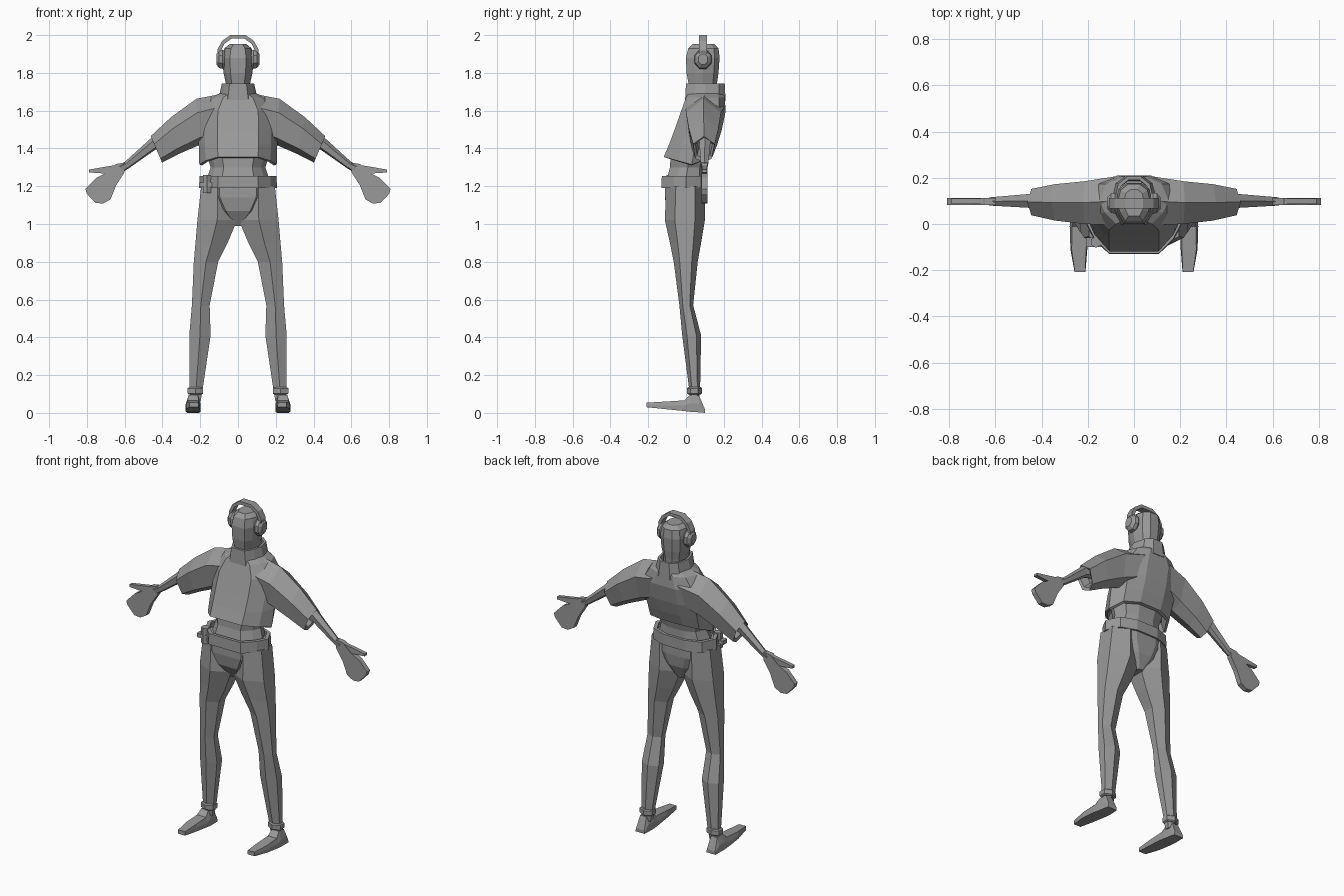
import bpy, bmesh, math
from mathutils import Vector

gray = bpy.data.materials.new("plain gray")
gray.diffuse_color = (0.32, 0.32, 0.32, 1)


def finish(name, bm):
    bmesh.ops.recalc_face_normals(bm, faces=bm.faces)
    me = bpy.data.meshes.new(name)
    bm.to_mesh(me)
    bm.free()
    me.materials.append(gray)
    ob = bpy.data.objects.new(name, me)
    bpy.context.collection.objects.link(ob)
    return ob


def loft(name, rings, closed=False):
    """Skin a row of equal-sized point rings and cap both ends."""
    bm = bmesh.new()
    vs = [[bm.verts.new(p) for p in r] for r in rings]
    n = len(vs[0])
    pairs = list(zip(vs, vs[1:])) + ([(vs[-1], vs[0])] if closed else [])
    for a, b in pairs:
        for i in range(n):
            bm.faces.new((a[i], a[(i + 1) % n], b[(i + 1) % n], b[i]))
    if not closed:
        bm.faces.new(vs[0])
        bm.faces.new(vs[-1])
    return finish(name, bm)


def flip(rings, s):
    return [[(s * x, y, z) for x, y, z in r] for r in rings]


BODY = [(-.52, -1), (.52, -1), (.84, -.5), (1, 0), (.8, .7), (.35, 1),
        (-.35, 1), (-.8, .7), (-1, 0), (-.84, -.5)]


def body(w, front, mid, back, z, lift=0, cx=0):
    """Horizontal body section; lift raises its front and back."""
    return [(cx + u * w, mid + (v * (back - mid) if v > 0 else -v * (front - mid)),
             z + lift * abs(v)) for u, v in BODY]


def limb(x0, x1, y0, y1, z, n=6):
    """Horizontal n-sided section filling the given bounds."""
    pts = []
    for i in range(n):
        a = 2 * math.pi * (i + .5) / n
        pts.append(((x0 + x1) / 2 + math.cos(a) * (x1 - x0) / 2 / math.cos(math.pi / n),
                    (y0 + y1) / 2 + math.sin(a) * (y1 - y0) / 2, z))
    return pts


# shirt with a hollow hem
loft("shirt", [body(.17, -.08, .03, .10, 1.36, .04), body(.19, -.105, .03, .125, 1.31, .04),
               body(.205, -.118, .03, .14, 1.315, .04), body(.208, -.09, .05, .165, 1.42),
               body(.21, -.06, .08, .19, 1.5), body(.205, -.025, .09, .21, 1.6),
               body(.15, .0, .1, .205, 1.67), body(.10, .01, .1, .2, 1.69)])

# collar with an open top
loft("collar", [body(.107, -.005, .1, .21, 1.65), body(.085, .0, .1, .205, 1.745),
                body(.072, .015, .1, .19, 1.745), body(.075, .02, .1, .185, 1.68)])

# waist, belt and pelvis
loft("waist", [body(.165, -.10, 0, .10, 1.24), body(.145, -.085, .01, .10, 1.30),
               body(.17, -.08, .02, .12, 1.38)])
loft("belt", [body(.192, -.115, 0, .10, 1.19), body(.207, -.13, 0, .115, 1.19),
              body(.203, -.128, 0, .115, 1.255), body(.18, -.11, 0, .10, 1.255)], True)
loft("pelvis", [body(.192, -.112, 0, .105, 1.22), body(.185, -.112, 0, .105, 1.14),
                body(.125, -.10, 0, .095, 1.07), body(.03, -.05, 0, .06, .99)])

# head: narrow jaw, flat crown
loft("head", [body(.06, .03, .09, .16, 1.66), body(.065, .012, .09, .165, 1.75),
              body(.077, .003, .09, .172, 1.80), body(.083, .0, .09, .178, 1.88),
              body(.072, .012, .09, .172, 1.93), body(.045, .035, .09, .15, 1.952)])

# headphone band: bent strip around the crown
band = []
for x, z in [(-.105, 1.87), (-.108, 1.92), (-.085, 1.965), (-.04, 1.996), (.04, 1.996),
             (.085, 1.965), (.108, 1.92), (.105, 1.87)]:
    ix, iz = x * .86, 1.86 + (z - 1.86) * .89
    band.append([(x, .068, z + .004), (x, .112, z + .004), (ix, .112, iz), (ix, .068, iz)])
loft("headphone_band", band)


def sleeve_ring(xt, zt, xb, zb, y0, y1):
    """Six-sided section with a top ridge, slanted from top to bottom."""
    out = []
    for y, t in [(.5, 0), (1, .3), (.85, .85), (.5, 1), (.1, .85), (0, .3)]:
        out.append((xt + (xb - xt) * t, y0 + (y1 - y0) * y, zt + (zb - zt) * t))
    return out


def prism(name, pts, y0, y1, s):
    loft(name, [[(s * x, y, z) for x, z in pts] for y in (y0, y1)])


for s, side in ((1, "left"), (-1, "right")):
    # sleeve with a recessed cuff
    loft(side + "_sleeve", flip([
        sleeve_ring(.08, 1.69, .10, 1.46, -.005, .205),
        sleeve_ring(.22, 1.663, .20, 1.42, .0, .185),
        sleeve_ring(.355, 1.565, .315, 1.37, .015, .172),
        sleeve_ring(.462, 1.465, .402, 1.325, .038, .152),
        sleeve_ring(.45, 1.458, .402, 1.345, .05, .14),
        sleeve_ring(.40, 1.47, .365, 1.385, .06, .13)], s))
    # forearm
    loft(side + "_forearm", flip([
        sleeve_ring(.36, 1.53, .33, 1.42, .06, .14),
        sleeve_ring(.46, 1.455, .435, 1.395, .07, .13),
        sleeve_ring(.60, 1.328, .575, 1.297, .078, .118),
        sleeve_ring(.635, 1.315, .61, 1.275, .08, .115)], s))
    # mitten hand and thumb
    prism(side + "_hand", [(.60, 1.325), (.645, 1.318), (.70, 1.27), (.75, 1.245), (.808, 1.185),
                           (.80, 1.16), (.755, 1.112), (.715, 1.108), (.675, 1.13),
                           (.645, 1.205), (.60, 1.275)], .083, .113, s)
    prism(side + "_thumb", [(.62, 1.315), (.66, 1.31), (.79, 1.288), (.79, 1.273),
                            (.70, 1.267), (.645, 1.265)], .086, .11, s)
    # headphone cup
    cup = []
    for x, r in [(.07, .045), (.082, .055), (.10, .05), (.115, .03)]:
        cup.append([(s * x, .09 + r * .9 * math.cos(a * math.pi / 4 + .39),
                     1.872 + r * math.sin(a * math.pi / 4 + .39)) for a in range(8)])
    loft(side + "_headphone_cup", cup)
    # trouser leg
    loft(side + "_leg", flip([
        limb(.02, .195, -.105, .10, 1.20), limb(.005, .215, -.112, .10, 1.02),
        limb(.055, .225, -.085, .08, .90), limb(.105, .234, -.065, .062, .80),
        limb(.15, .244, -.035, .038, .57), limb(.145, .258, -.02, .08, .41),
        limb(.185, .257, .015, .075, .14), limb(.198, .253, .02, .07, .06)], s))
    # ankle band
    loft(side + "_ankle_band", flip([limb(.192, .259, .012, .078, .097),
                                     limb(.184, .267, .005, .084, .103),
                                     limb(.184, .267, .005, .084, .13),
                                     limb(.192, .259, .012, .078, .136)], s))
    # shoe, heel to toe
    shoe = []
    for y, x0, x1, zb, zt, k in [(.10, .208, .268, .0, .02, .9), (.07, .203, .272, .003, .09, .6),
                                 (.02, .198, .276, .006, .095, .6), (-.01, .198, .278, .01, .066, .75),
                                 (-.11, .202, .275, .02, .06, .85), (-.208, .21, .257, .03, .054, .95)]:
        c, h = (x0 + x1) / 2, (x1 - x0) / 2
        shoe.append([(c - h, y, zb), (c + h, y, zb), (c + h, y, zb + (zt - zb) * .5),
                     (c + h * k, y, zt), (c - h * k, y, zt), (c - h, y, zb + (zt - zb) * .5)])
    loft(side + "_shoe", flip(shoe, s))

# canister hung on the belt, with its clip
loft("belt_canister", [limb(-.185, -.143, -.103, -.053, z) for z in (1.165, 1.26)])
loft("canister_clip", [limb(-.207, -.132, -.108, -.05, z, 4) for z in (1.195, 1.22)])
